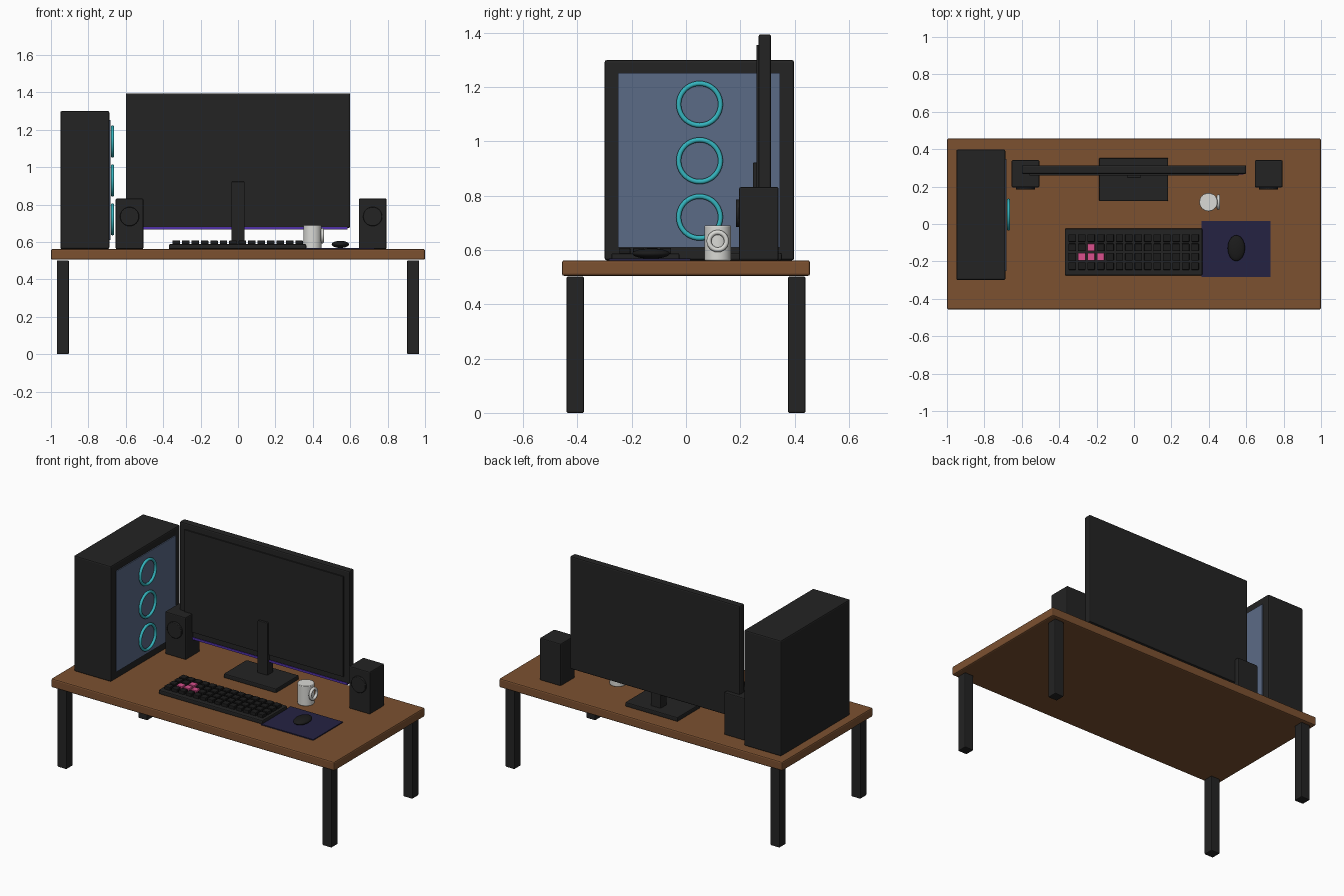
import bpy
import math
from mathutils import Vector

default = bpy.data.objects.get("Cube")
if default:
    bpy.data.objects.remove(default, do_unlink=True)


def make_material(name, r, g, b):
    m = bpy.data.materials.new(name)
    m.use_nodes = True
    m.diffuse_color = (r, g, b, 1)
    node = m.node_tree.nodes["Principled BSDF"]
    node.inputs["Base Color"].default_value = (r, g, b, 1)
    node.inputs["Roughness"].default_value = 0.6
    return m


wood = make_material("wood brown", 0.20, 0.082, 0.03)
black = make_material("matte black", 0.017, 0.017, 0.017)
key_black = make_material("key black", 0.011, 0.011, 0.011)
glass = make_material("glass blue", 0.105, 0.145, 0.24)
cyan = make_material("fan cyan", 0.035, 0.46, 0.52)
purple = make_material("glow purple", 0.08, 0.03, 0.40)
pink = make_material("key pink", 0.70, 0.08, 0.27)
navy = make_material("pad navy", 0.018, 0.016, 0.055)
white = make_material("mug white", 0.70, 0.70, 0.67)


def finish(name, mat, bevel=0.0, smooth=False):
    ob = bpy.context.object
    ob.name = name
    ob.data.materials.append(mat)
    if smooth:
        bpy.ops.object.shade_smooth_by_angle(angle=math.radians(40))
    if bevel:
        mod = ob.modifiers.new("Bevel", "BEVEL")
        mod.width = bevel
        mod.segments = 2
    return ob


def box(name, mat, x, y, z, bevel=0.0):
    """Box from (min, max) ranges on each axis."""
    bpy.ops.mesh.primitive_cube_add(size=1)
    ob = finish(name, mat, bevel)
    low, high = Vector((x[0], y[0], z[0])), Vector((x[1], y[1], z[1]))
    ob.location = (low + high) / 2
    for v in ob.data.vertices:
        v.co = v.co * (high - low)
    return ob


def cylinder(name, mat, loc, radius, depth, rot=(0, 0, 0), bevel=0.0):
    bpy.ops.mesh.primitive_cylinder_add(vertices=32, radius=radius, depth=depth,
                                        location=loc, rotation=rot)
    return finish(name, mat, bevel, smooth=True)


def ring(name, mat, loc, major, minor):
    """Torus lying in the YZ plane."""
    bpy.ops.mesh.primitive_torus_add(major_segments=40, minor_segments=12,
                                     major_radius=major, minor_radius=minor,
                                     location=loc, rotation=(0, math.pi / 2, 0))
    return finish(name, mat, smooth=True)


TOP = 0.562  # height of the desk surface

# Desk
box("desk_top", wood, (-1, 1), (-0.457, 0.457), (0.505, TOP), 0.008)
for sx, side in ((-1, "right"), (1, "left")):
    for sy, end in ((-1, "front"), (1, "back")):
        cx, cy = sx * 0.936, sy * 0.408
        box(f"{end}_{side}_leg", black, (cx - 0.032, cx + 0.032),
            (cy - 0.032, cy + 0.032), (0, 0.502), 0.005)

# Computer case with glass side and three lit fans
box("computer_case", black, (-0.95, -0.688), (-0.30, 0.398), (TOP, 1.30), 0.008)
box("case_glass", glass, (-0.70, -0.682), (-0.25, 0.347), (0.61, 1.252))
for i in range(3):
    ring(f"fan_ring_{i + 1}", cyan, (-0.671, 0.05, 1.137 - 0.208 * i), 0.077, 0.009)

# Monitor
box("monitor_body", black, (-0.60, 0.60), (0.267, 0.314), (0.675, 1.395), 0.008)
box("monitor_screen", black, (-0.56, 0.56), (0.26, 0.27), (0.715, 1.355))
box("monitor_neck", black, (-0.035, 0.035), (0.246, 0.306), (0.58, 0.922), 0.004)
box("monitor_base", black, (-0.187, 0.183), (0.122, 0.353), (TOP, 0.59), 0.006)
box("monitor_light", purple, (-0.585, 0.585), (0.264, 0.282), (0.667, 0.681))

# Speakers
for cx, side in ((-0.58, "right"), (0.72, "left")):
    box(f"{side}_speaker", black, (cx - 0.074, cx + 0.074), (0.196, 0.341),
        (TOP, 0.832), 0.006)
    cylinder(f"{side}_speaker_cone", black, (cx, 0.195, 0.736), 0.051, 0.022,
             (math.pi / 2, 0, 0), 0.003)

# Keyboard: a grid of keys with one pink cluster
box("keyboard_base", black, (-0.37, 0.365), (-0.275, -0.024), (TOP, 0.588), 0.006)
pink_keys = {(1, 2), (2, 1), (2, 2), (2, 3)}
for row in range(4):
    for col in range(14):
        cx, cy = -0.33 + 0.0505 * col, -0.075 - 0.05 * row
        is_pink = (row, col) in pink_keys
        box(f"key_{row}_{col}", pink if is_pink else key_black,
            (cx - 0.02, cx + 0.02), (cy - 0.02, cy + 0.02), (0.58, 0.608), 0.003)

# Mouse and pad
box("mouse_pad", navy, (0.36, 0.73), (-0.283, 0.016), (TOP, 0.568))
bpy.ops.mesh.primitive_uv_sphere_add(segments=32, ring_count=16, radius=1,
                                     location=(0.547, -0.129, 0.587))
mouse = finish("mouse", key_black, smooth=True)
mouse.scale = (0.046, 0.069, 0.019)

# Mug
cylinder("mug", white, (0.398, 0.117, 0.626), 0.049, 0.128, bevel=0.003)
ring("mug_handle", white, (0.451, 0.117, 0.633), 0.032, 0.009)
